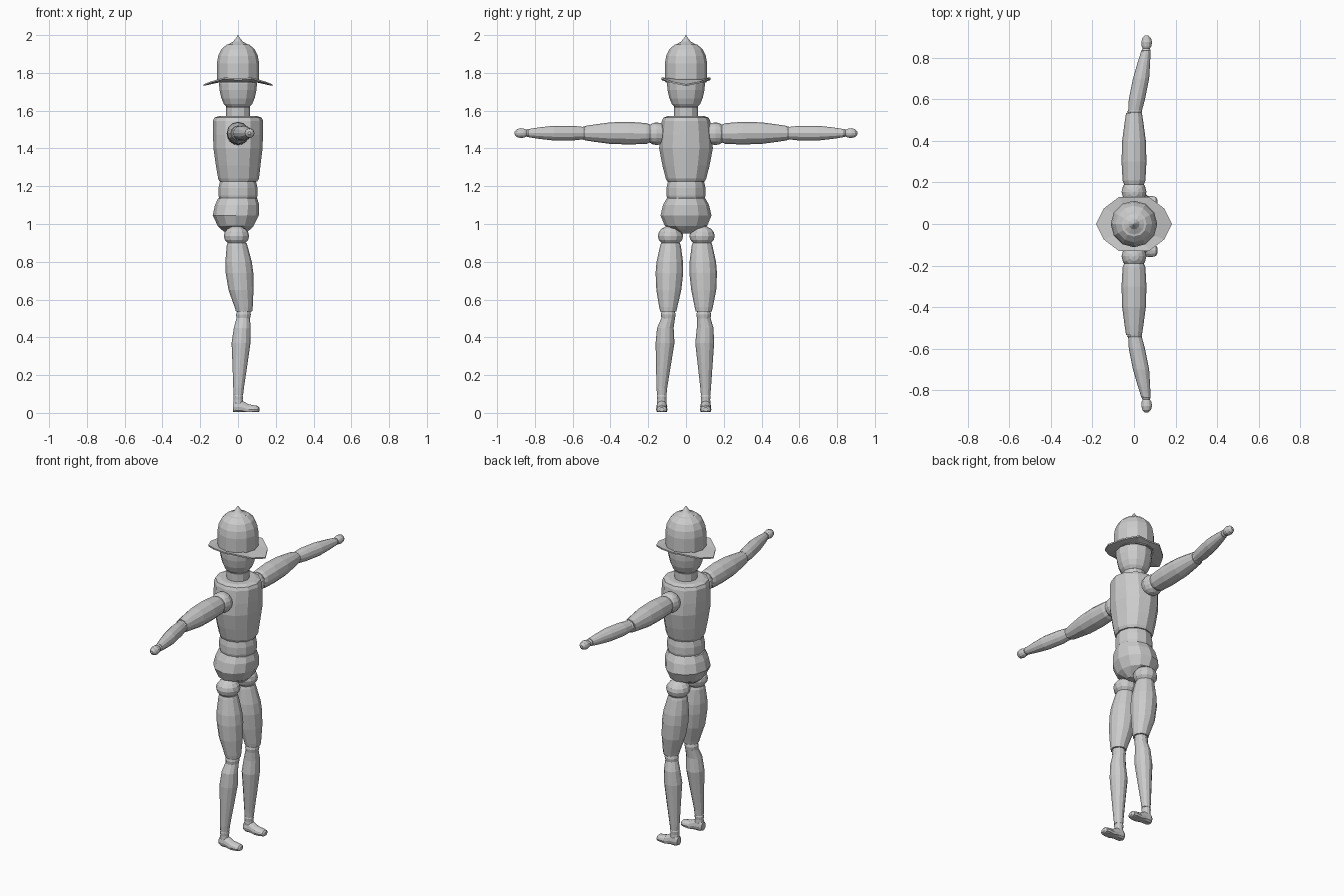
import bpy, bmesh
from math import sin, cos, pi


def skin(name, rings):
    """Bridge equal-sized rings of points and cap both ends."""
    bm = bmesh.new()
    loops = [[bm.verts.new(p) for p in ring] for ring in rings]
    for a, b in zip(loops, loops[1:]):
        for i in range(len(a)):
            j = (i + 1) % len(a)
            bm.faces.new((a[i], a[j], b[j], b[i]))
    bm.faces.new(loops[0][::-1])
    bm.faces.new(loops[-1])
    bmesh.ops.recalc_face_normals(bm, faces=bm.faces)
    mesh = bpy.data.meshes.new(name)
    bm.to_mesh(mesh)
    bm.free()
    ob = bpy.data.objects.new(name, mesh)
    bpy.context.collection.objects.link(ob)
    return ob


def loft(name, axis, sections, n=12):
    """Sections are (position on axis, centre u, centre v, radius u, radius v)."""
    rings = []
    for t, cu, cv, ru, rv in sections:
        ring = []
        for i in range(n):
            a = 2 * pi * i / n
            u, v = cu + ru * cos(a), cv + rv * sin(a)
            ring.append({'x': (t, u, max(v, 0.004)), 'y': (u, t, v), 'z': (u, v, t)}[axis])
        rings.append(ring)
    return skin(name, rings)


def turned(name, profile):
    return loft(name, 'z', [(z, 0, 0, r, r) for r, z in profile])


def ball(name, c, r, sx=1, sy=1, sz=1):
    secs = [(c[2] - r * sz * cos(pi * k / 8), c[0], c[1],
             r * sx * max(sin(pi * k / 8), .02), r * sy * max(sin(pi * k / 8), .02)) for k in range(9)]
    return loft(name, 'z', secs)


# Helmet: domed crown, pointed finial and drooping brim
turned("hat_crown", [(.108, 1.75), (.112, 1.77), (.112, 1.85), (.105, 1.89),
                     (.088, 1.925), (.06, 1.95), (.02, 1.957)])
turned("hat_finial", [(.05, 1.94), (.05, 1.952), (.026, 1.965), (.012, 1.983), (.001, 2.0)])
quarter = [(.183, 0, 1.735), (.145, .075, 1.75), (.072, .13, 1.772), (0, .13, 1.766)]
edge = quarter + [(-x, y, z) for x, y, z in quarter[2::-1]]
edge += [(x, -y, z) for x, y, z in edge[5:0:-1]]
inner = [(.1 * cos(pi * i / 6), .1 * sin(pi * i / 6)) for i in range(12)]
skin("hat_brim", [[(x, y, 1.752) for x, y in inner],
                  [(x, y, z - .004) for x, y, z in edge],
                  [(x, y, z + .004) for x, y, z in edge],
                  [(x, y, 1.768) for x, y in inner]])

# Head and neck
turned("head", [(.06, 1.618), (.075, 1.635), (.088, 1.665), (.098, 1.71), (.1, 1.74), (.098, 1.76)])
turned("neck", [(.063, 1.56), (.063, 1.618), (.055, 1.624)])

# Torso, waist and pelvis
loft("torso", 'z', [(1.225, .002, 0, .1, .1), (1.24, .003, 0, .108, .107), (1.31, .001, 0, .118, .125),
                    (1.4, 0, 0, .13, .142), (1.47, 0, 0, .132, .138), (1.545, 0, 0, .133, .128),
                    (1.563, 0, 0, .125, .12), (1.572, 0, 0, .1, .095)])
turned("waist", [(.098, 1.13), (.103, 1.15), (.103, 1.19), (.097, 1.22), (.09, 1.23)])
loft("pelvis", 'z', [(.95, -.01, 0, .05, .03), (.97, -.012, 0, .075, .07), (.99, -.012, 0, .095, .112),
                     (1.045, -.012, 0, .122, .135), (1.1, -.005, 0, .117, .122),
                     (1.135, -.002, 0, .104, .103), (1.143, -.002, 0, .09, .09)])

for side, s, ankle, hip in (("left", 1, .104, .085), ("right", -1, .128, .082)):
    n = lambda part: side + "_" + part
    # Arm: shoulder, upper arm, elbow, forearm, wrist, hand
    z = 1.481
    arm = lambda part, secs: loft(n(part), 'y', [(s * y, x, z + dz, r, r) for y, x, dz, r in secs])
    ball(n("shoulder"), (0, s * .155, 1.478), .06)
    arm("upper_arm", [(.19, 0, -.002, .048), (.21, 0, -.002, .055), (.3, 0, 0, .06), (.4, 0, 0, .057),
                      (.49, 0, 0, .045), (.535, 0, 0, .038)])
    arm("elbow", [(.525, .002, 0, .03), (.54, .003, 0, .036), (.552, .005, 0, .03)])
    arm("forearm", [(.545, .005, 0, .033), (.6, .014, 0, .039), (.7, .034, 0, .039),
                    (.78, .048, 0, .03), (.832, .057, 0, .022)])
    arm("wrist", [(.825, .057, 0, .017), (.836, .058, 0, .022), (.847, .059, 0, .017)])
    arm("hand", [(.84, .059, 0, .015), (.855, .06, 0, .023), (.875, .061, 0, .026),
                 (.895, .061, 0, .021), (.907, .06, 0, .008)])

    # Leg: hip, thigh, knee, shin, ankle
    k = .094
    leg = lambda part, secs: loft(n(part), 'z', [(h, x, s * y, r, r) for h, x, y, r in secs])
    ball(n("hip"), (-.008, s * hip, .937), .067, sz=.8)
    leg("thigh", [(.9, -.005, hip, .05), (.885, -.005, hip, .055), (.8, .003, hip + .004, .07),
                  (.74, .008, hip + .006, .073), (.65, .016, hip + .009, .066), (.56, .03, k, .048),
                  (.537, .032, k, .043)])
    leg("knee", [(.545, .031, k, .033), (.52, .029, k, .039), (.495, .028, k, .035)])
    a = ankle
    leg("shin", [(.502, .028, k, .036), (.45, .022, (2 * k + a) / 3 + .004, .044),
                 (.37, .016, (k + a) / 2, .05), (.25, .01, (k + 3 * a) / 4, .039),
                 (.13, .003, a, .028), (.095, .002, a, .025)])
    leg("ankle", [(.105, .001, a, .02), (.088, .001, a, .026), (.07, .001, a, .024), (.04, .001, a, .026)])
    # Foot with a flat sole
    loft(n("foot"), 'x', [(-.027, s * a, .03, .02, .024), (-.012, s * a, .032, .029, .036),
                          (.02, s * a, .03, .028, .036), (.055, s * a, .018, .029, .028),
                          (.085, s * a, .018, .031, .022), (.105, s * a, .018, .026, .019),
                          (.113, s * a, .018, .013, .011)])
bpy.context.view_layer.update()
